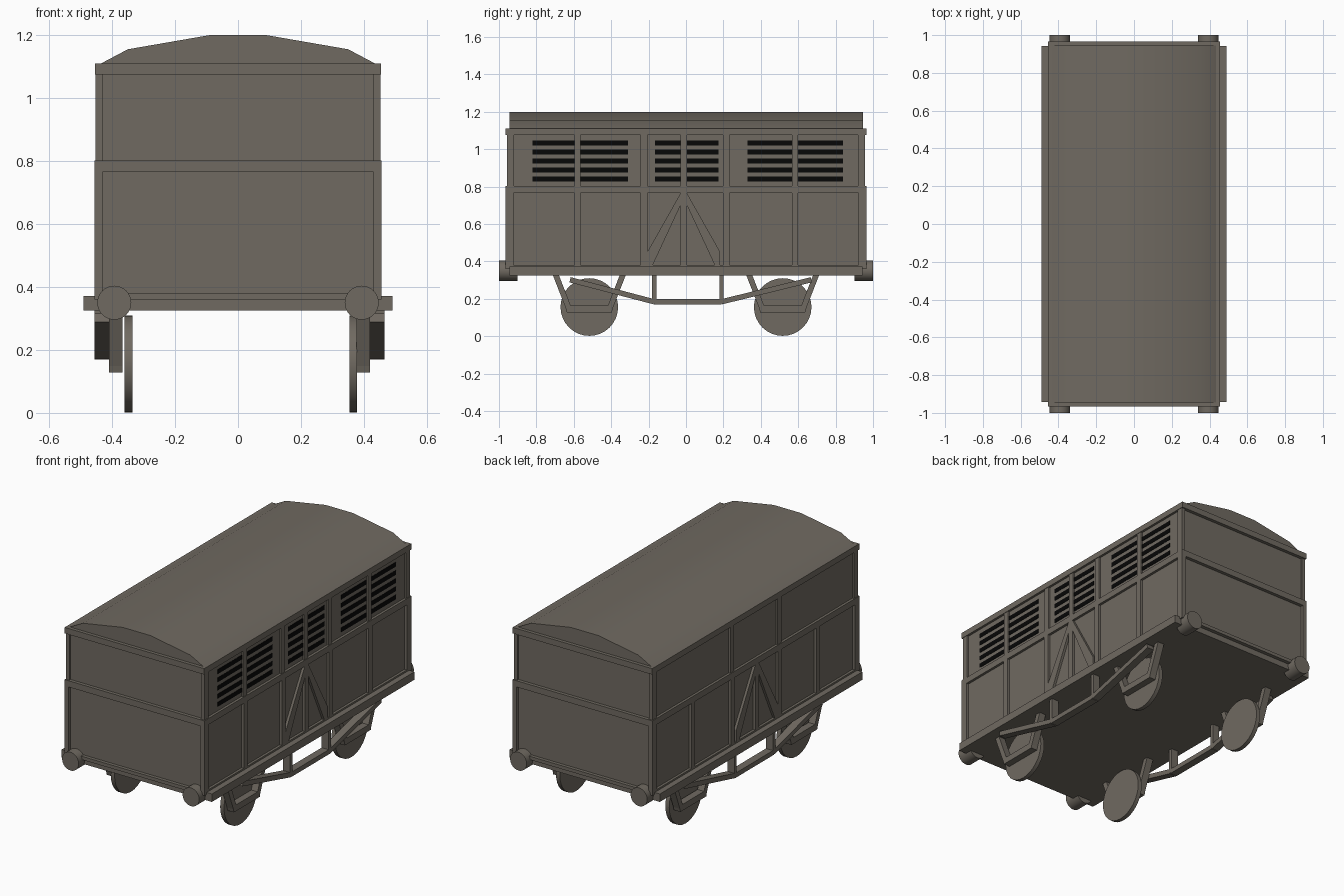
import bpy, bmesh, math
from mathutils import Vector, Matrix

cube = bpy.data.objects.get("Cube")
if cube:
    bpy.data.objects.remove(cube, do_unlink=True)


def material(name, rgb):
    m = bpy.data.materials.new(name)
    m.use_nodes = True
    m.diffuse_color = (*rgb, 1)
    m.node_tree.nodes["Principled BSDF"].inputs["Base Color"].default_value = (*rgb, 1)
    return m


GREY = material("warm_grey_paint", (0.162, 0.144, 0.12))
BLACK = material("vent_black", (0.002, 0.002, 0.002))


def finish(name, bm, mat=GREY, smooth=False):
    bmesh.ops.recalc_face_normals(bm, faces=bm.faces)
    mesh = bpy.data.meshes.new(name)
    bm.to_mesh(mesh)
    bm.free()
    mesh.materials.append(mat)
    ob = bpy.data.objects.new(name, mesh)
    bpy.context.collection.objects.link(ob)
    if smooth:
        bpy.ops.object.select_all(action='DESELECT')
        ob.select_set(True)
        bpy.context.view_layer.objects.active = ob
        bpy.ops.object.shade_smooth_by_angle(angle=math.radians(30))
    return ob


def add_box(bm, x, y, z):
    """Box from (min, max) pairs on each axis."""
    size = Matrix.Diagonal((x[1] - x[0], y[1] - y[0], z[1] - z[0], 1))
    mid = Vector((sum(x), sum(y), sum(z))) / 2
    bmesh.ops.create_cube(bm, size=1, matrix=Matrix.Translation(mid) @ size)


def add_prism(bm, outline, axis, lo, hi):
    """Extrude a closed outline along x (outline in y, z) or y (outline in x, z)."""
    def place(p, d):
        return (d, p[0], p[1]) if axis == 'x' else (p[0], d, p[1])
    face = bm.faces.new([bm.verts.new(place(p, lo)) for p in outline])
    new = bmesh.ops.extrude_face_region(bm, geom=[face])["geom"]
    verts = [v for v in new if isinstance(v, bmesh.types.BMVert)]
    bmesh.ops.translate(bm, verts=verts, vec=Vector(place((0, 0), hi - lo)))


def add_bar(bm, a, b, width, x):
    """Slanted bar between two (y, z) points."""
    a, b = Vector(a), Vector(b)
    d = (b - a).normalized() * width / 2
    n = Vector((-d.y, d.x))
    add_prism(bm, [a + n, b + n, b - n, a - n], 'x', *x)


def cylinder(name, radius, depth, centre, axis):
    bm = bmesh.new()
    turn = Matrix.Rotation(math.pi / 2, 4, 'Y' if axis == 'x' else 'X')
    bmesh.ops.create_cone(bm, cap_ends=True, segments=32, radius1=radius, radius2=radius,
                          depth=depth, matrix=Matrix.Translation(centre) @ turn)
    finish(name, bm, smooth=True)


def span(side, lo, hi, shift=0):
    return tuple(sorted((side * lo + shift, side * hi + shift)))


# Body shell, floor and cornice
for name, x, y, z in (("body", 0.441, 0.945, (0.36, 1.08)),
                      ("floor_frame", 0.49, 0.943, (0.325, 0.372)),
                      ("cornice", 0.455, 0.965, (1.075, 1.11))):
    bm = bmesh.new()
    add_box(bm, (-x, x), (-y, y), z)
    finish(name, bm)

# Arched roof
half = [(0.09, 1.2), (0.35, 1.155), (0.435, 1.11)]
bm = bmesh.new()
add_prism(bm, [(-x, z) for x, z in reversed(half)] + half, 'y', -0.945, 0.945)
finish("roof", bm, smooth=True)

LOWER, RAIL, UPPER = (0.372, 0.78), (0.765, 0.802), (0.79, 1.08)

# Raised framing on both long sides
for side, label in ((1, "left"), (-1, "right")):
    bm = bmesh.new()
    low, up = span(side, 0.43, 0.456), span(side, 0.43, 0.452)
    for end in (-1, 1):
        add_box(bm, low, span(end, 0.922, 0.965), LOWER)
        add_box(bm, up, span(end, 0.92, 0.957), UPPER)
    add_box(bm, low, (-0.965, 0.965), RAIL)
    add_box(bm, low, (-0.965, 0.965), (0.372, 0.382))
    for y, w in ((-0.58, 0.034), (-0.225, 0.036), (-0.012, 0.034), (0.215, 0.034), (0.583, 0.034)):
        ys = (y - w / 2, y + w / 2)
        add_box(bm, low, ys, LOWER)
        if side > 0 or abs(abs(y) - 0.22) < 0.05:
            add_box(bm, up, ys, UPPER)
    # Door braces
    for end in (-1, 1):
        c = -0.012
        brace = [(c + end * 0.017, 0.765), (c + end * 0.017, 0.70),
                 (c + end * 0.165, 0.382), (c + end * 0.195, 0.382), (c + end * 0.195, 0.45)]
        add_prism(bm, brace, 'x', *low)
    finish(label + "_side_framing", bm)

# Raised framing on both ends
for end, label in ((-1, "front"), (1, "back")):
    bm = bmesh.new()
    for side in (-1, 1):
        add_box(bm, span(side, 0.444, 0.456), span(end, 0.93, 0.965), LOWER)
        add_box(bm, span(side, 0.444, 0.452), span(end, 0.93, 0.957), UPPER)
    add_box(bm, (-0.456, 0.456), span(end, 0.93, 0.965), RAIL)
    add_box(bm, (-0.456, 0.456), span(end, 0.93, 0.965), (0.36, 0.38))
    finish(label + "_end_framing", bm)

# Vent slots on one long side
bm = bmesh.new()
for y in ((-0.82, -0.597), (-0.563, -0.31), (-0.165, -0.029),
          (0.005, 0.175), (0.33, 0.566), (0.6, 0.84)):
    for i in range(5):
        z = 0.84 + i * 0.0482
        add_box(bm, (0.438, 0.443), y, (z - 0.013, z + 0.013))
finish("vent_slots", bm, BLACK)

# Buffers, wheels and running gear
SHIFT = 0.005
for side, label in ((1, "left"), (-1, "right")):
    for end, where in ((-1, "front"), (1, "back")):
        cylinder(f"{where}_{label}_buffer", 0.054, 0.1, (side * 0.393, end * 0.95, 0.35), 'y')
        wy = end * 0.517
        cylinder(f"{where}_{label}_wheel", 0.154, 0.025, (side * 0.357 + 0.009, wy, 0.156), 'x')
        # Axle guard: cross piece with two splayed arms
        bm = bmesh.new()
        x = span(side, 0.372, 0.415, SHIFT)
        add_prism(bm, [(wy - 0.13, 0.165), (wy - 0.12, 0.128), (wy + 0.12, 0.128),
                       (wy + 0.13, 0.165)], 'x', *x)
        for s in (-1, 1):
            add_bar(bm, (wy + s * 0.11, 0.15), (wy + s * 0.182, 0.335), 0.03, x)
        finish(f"{where}_{label}_axle_guard", bm)
    # Truss rod with two posts
    bm = bmesh.new()
    x = span(side, 0.415, 0.461, SHIFT)
    path = [(-0.62, 0.302), (-0.17, 0.184), (0.19, 0.184), (0.67, 0.302)]
    for a, b in zip(path, path[1:]):
        add_bar(bm, a, b, 0.028, x)
    for y in (-0.17, 0.19):
        add_box(bm, x, (y - 0.011, y + 0.011), (0.175, 0.335))
    finish(label + "_truss", bm)
